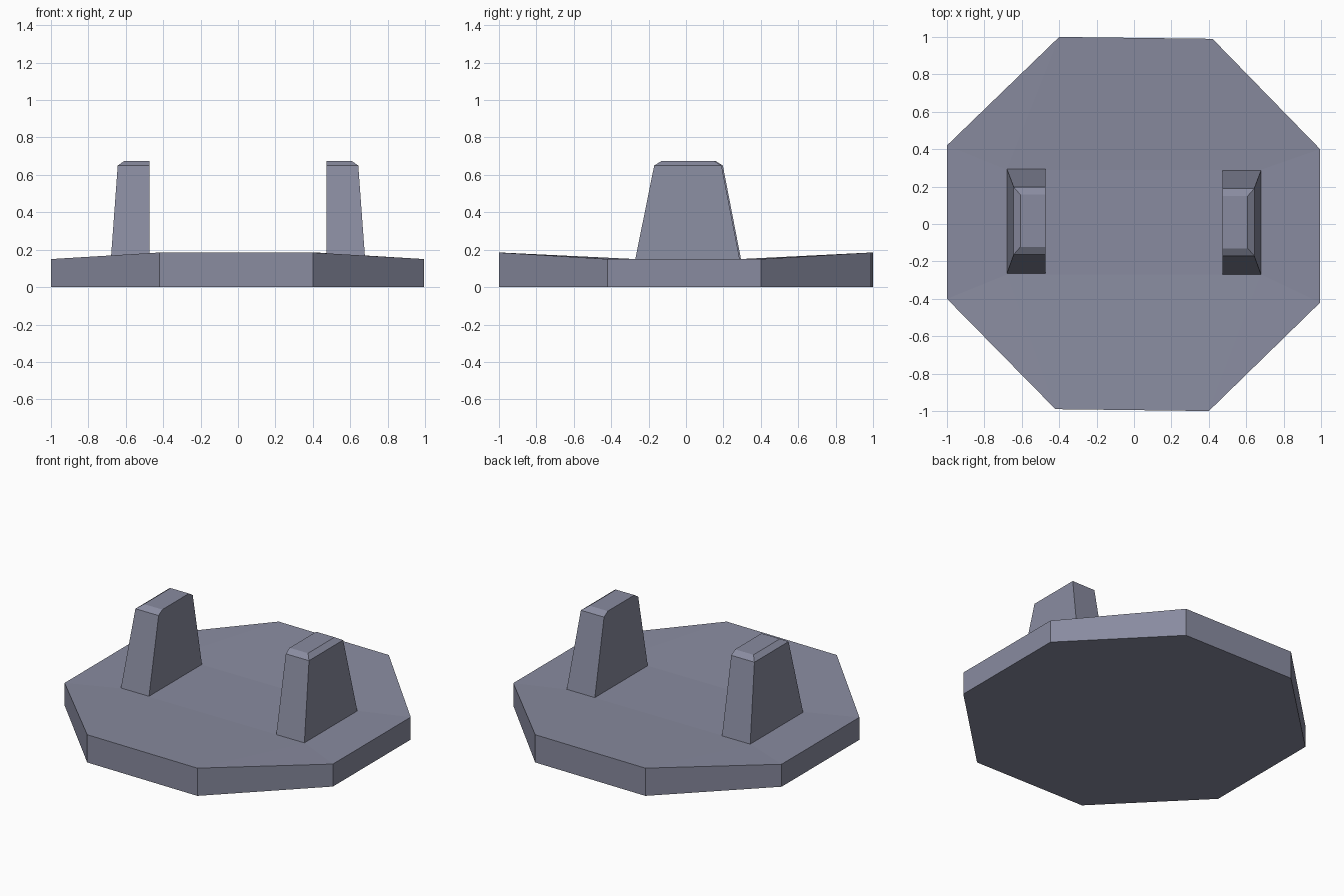
import bpy

if "Cube" in bpy.data.objects:
    bpy.data.objects.remove(bpy.data.objects["Cube"])

mat = bpy.data.materials.new("slate_grey")
mat.diffuse_color = (0.25, 0.26, 0.35, 1)
mat.use_nodes = True
mat.node_tree.nodes["Principled BSDF"].inputs["Base Color"].default_value = mat.diffuse_color


def make(name, verts, faces):
    me = bpy.data.meshes.new(name)
    me.from_pydata(verts, [], faces)
    me.materials.append(mat)
    me.update()
    ob = bpy.data.objects.new(name, me)
    bpy.context.collection.objects.link(ob)
    return ob


# Octagonal base plate: front and back rims rise above a shallow flat band
outline = [(-0.42, -0.99), (0.40, -1.0), (0.995, -0.42), (0.995, 0.40),
           (0.42, 0.99), (-0.40, 1.0), (-1.0, 0.42), (-1.0, -0.40)]
verts = [(x, y, 0) for x, y in outline]
verts += [(x, y, 0.185 if abs(y) > 0.9 else 0.15) for x, y in outline]
# fold points where the flat band meets the sloping rims
verts += [(-0.68, -0.27, 0.15), (0.68, -0.27, 0.15), (0.68, 0.29, 0.15), (-0.68, 0.29, 0.15)]
faces = [tuple(range(7, -1, -1))]
faces += [(i, (i + 1) % 8, (i + 1) % 8 + 8, i + 8) for i in range(8)]
faces += [(8, 9, 17, 16), (9, 10, 17), (15, 8, 16),
          (12, 13, 19, 18), (11, 12, 18), (13, 14, 19),
          (10, 11, 18, 17), (14, 15, 16, 19), (16, 17, 18, 19)]
make("base_plate", verts, faces)


# Tapered upright lugs: flat inner face, sloped other sides, chamfered top
def lug(name, side, dy):
    # rings: outer x, front y, back y, height
    rings = [(0.68, -0.272, 0.288, 0.145), (0.643, -0.17, 0.19, 0.65),
             (0.608, -0.13, 0.15, 0.675)]
    v = []
    for xo, y0, y1, z in rings:
        v += [(side * x, y + dy, z) for x, y in
              ((0.472, y0), (xo, y0), (xo, y1), (0.472, y1))]
    f = [(3, 2, 1, 0), (8, 9, 10, 11)]
    for r in (0, 4):
        f += [(r + i, r + (i + 1) % 4, r + (i + 1) % 4 + 4, r + i + 4) for i in range(4)]
    if side < 0:
        f = [q[::-1] for q in f]
    make(name, v, f)


lug("right_lug", 1, 0.0)
lug("left_lug", -1, 0.007)
